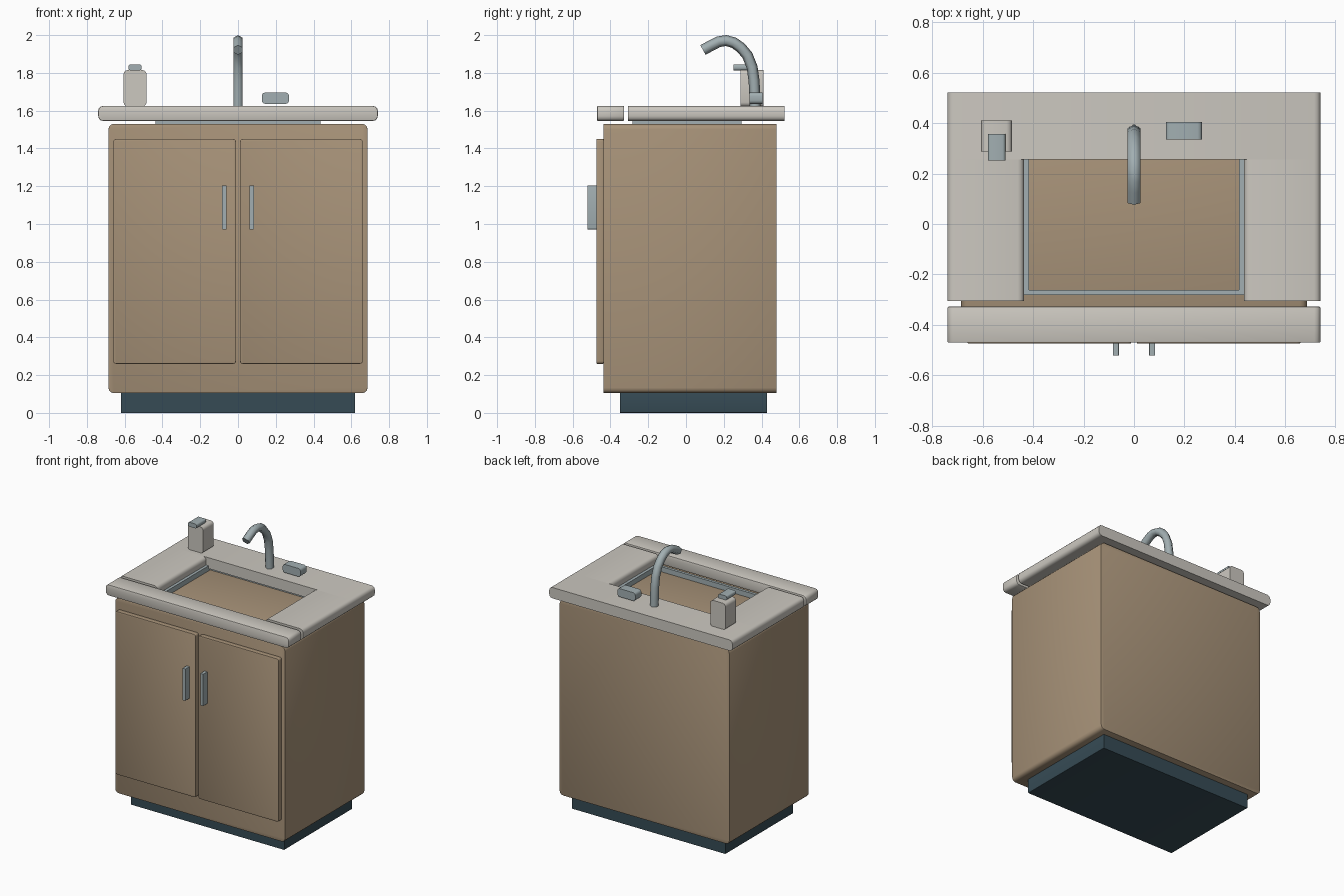
import bpy, bmesh, math
from mathutils import Vector

if "Cube" in bpy.data.objects:
    bpy.data.objects.remove(bpy.data.objects["Cube"])


def material(name, r, g, b):
    m = bpy.data.materials.new(name)
    lin = [((c / 255 + 0.055) / 1.055) ** 2.4 for c in (r, g, b)]
    m.diffuse_color = (*lin, 1)
    m.use_nodes = True
    m.node_tree.nodes["Principled BSDF"].inputs["Base Color"].default_value = m.diffuse_color
    return m


WOOD = material("tan wood", 168, 147, 121)
STONE = material("pale stone", 204, 200, 192)
METAL = material("brushed metal", 162, 175, 178)
DARK = material("dark base", 54, 75, 85)


def finish(bm, name, mat, angle):
    bmesh.ops.recalc_face_normals(bm, faces=bm.faces)
    me = bpy.data.meshes.new(name)
    bm.to_mesh(me)
    bm.free()
    me.materials.append(mat)
    me.shade_smooth()
    me.set_sharp_from_angle(angle=math.radians(angle))
    ob = bpy.data.objects.new(name, me)
    bpy.context.collection.objects.link(ob)
    return ob


def slab(name, mat, x, y, z, r=0.0, edge=0.0):
    """Rounded rectangle in the front plane, extruded along y."""
    (x0, x1), (y0, y1), (z0, z1) = x, y, z
    pts = []
    corners = [(x1 - r, z1 - r), (x0 + r, z1 - r), (x0 + r, z0 + r), (x1 - r, z0 + r)]
    for q, (cx, cz) in enumerate(corners):
        for i in range(4 if r else 1):
            a = math.pi / 2 * (q + i / 3)
            pts.append((cx + r * math.cos(a), cz + r * math.sin(a)))
    bm = bmesh.new()
    front = [bm.verts.new((px, y0, pz)) for px, pz in pts]
    back = [bm.verts.new((px, y1, pz)) for px, pz in pts]
    caps = [bm.faces.new(front), bm.faces.new(back[::-1])]
    n = len(pts)
    for i in range(n):
        j = (i + 1) % n
        bm.faces.new((front[i], back[i], back[j], front[j]))
    if edge:
        rim = [e for f in caps for e in f.edges]
        bmesh.ops.bevel(bm, geom=rim, offset=edge, segments=2, profile=0.5, affect='EDGES')
    return finish(bm, name, mat, 40)


def tube(name, mat, path, r, sides):
    """Tube following a path of (y, z) points at x = 0."""
    p = [Vector((0, y, z)) for y, z in path]
    bm = bmesh.new()
    rings = []
    for i, c in enumerate(p):
        t = (p[min(i + 1, len(p) - 1)] - p[max(i - 1, 0)]).normalized()
        u = Vector((1, 0, 0))
        v = t.cross(u)
        rings.append([bm.verts.new(c + r * (math.sin(a) * u + math.cos(a) * v))
                      for a in (2 * math.pi * k / sides for k in range(sides))])
    for a, b in zip(rings, rings[1:]):
        for k in range(sides):
            m = (k + 1) % sides
            bm.faces.new((a[k], a[m], b[m], b[k]))
    bm.faces.new(rings[0])
    bm.faces.new(rings[-1])
    return finish(bm, name, mat, 65)


# Cabinet and recessed base
slab("toe_kick", DARK, (-0.62, 0.62), (-0.35, 0.428), (0, 0.12), 0.004)
slab("cabinet_body", WOOD, (-0.686, 0.686), (-0.438, 0.48), (0.105, 1.53), 0.028, 0.003)

# Doors and handles, left and right
for side, s in (("left", -1), ("right", 1)):
    slab(side + "_door", WOOD, sorted((s * 0.011, s * 0.66)),
         (-0.474, -0.436), (0.26, 1.45), 0.014, 0.003)
    slab(side + "_handle", METAL, sorted((s * 0.06, s * 0.084)),
         (-0.521, -0.472), (0.972, 1.205), 0.002)

# Countertop: front strip, back slab and two side slabs around the opening
TOP = (1.546, 1.625)
slab("counter_front", STONE, (-0.74, 0.74), (-0.471, -0.328), TOP, 0.025, 0.005)
slab("counter_back", STONE, (-0.74, 0.74), (0.256, 0.521), TOP, 0.025)
for side, s in (("left", -1), ("right", 1)):
    slab("counter_" + side, STONE, sorted((s * 0.436, s * 0.74)),
         (-0.306, 0.256), TOP, 0.025)

# Sink rim resting on the cabinet
RIM = (1.5, 1.567)
for side, s in (("left", -1), ("right", 1)):
    slab("sink_rim_" + side, METAL, sorted((s * 0.416, s * 0.437)), (-0.282, 0.294), RIM)
slab("sink_rim_front", METAL, (-0.416, 0.416), (-0.282, -0.261), RIM)
slab("sink_rim_back", METAL, (-0.416, 0.416), (0.273, 0.294), RIM)

# Faucet spout and its lever
tube("faucet_spout", METAL,
     [(0.366, 1.62), (0.364, 1.69), (0.36, 1.76), (0.35, 1.83), (0.325, 1.893),
      (0.29, 1.934), (0.253, 1.96), (0.213, 1.971), (0.173, 1.965), (0.135, 1.946),
      (0.09, 1.921)], 0.029, 6)
slab("faucet_lever", METAL, (0.126, 0.27), (0.335, 0.405), (1.636, 1.696), 0.018)

# Soap dispenser
slab("soap_bottle", STONE, (-0.606, -0.484), (0.288, 0.41), (1.622, 1.815), 0.022)
slab("soap_pump", METAL, (-0.58, -0.51), (0.252, 0.358), (1.813, 1.845), 0.012)
